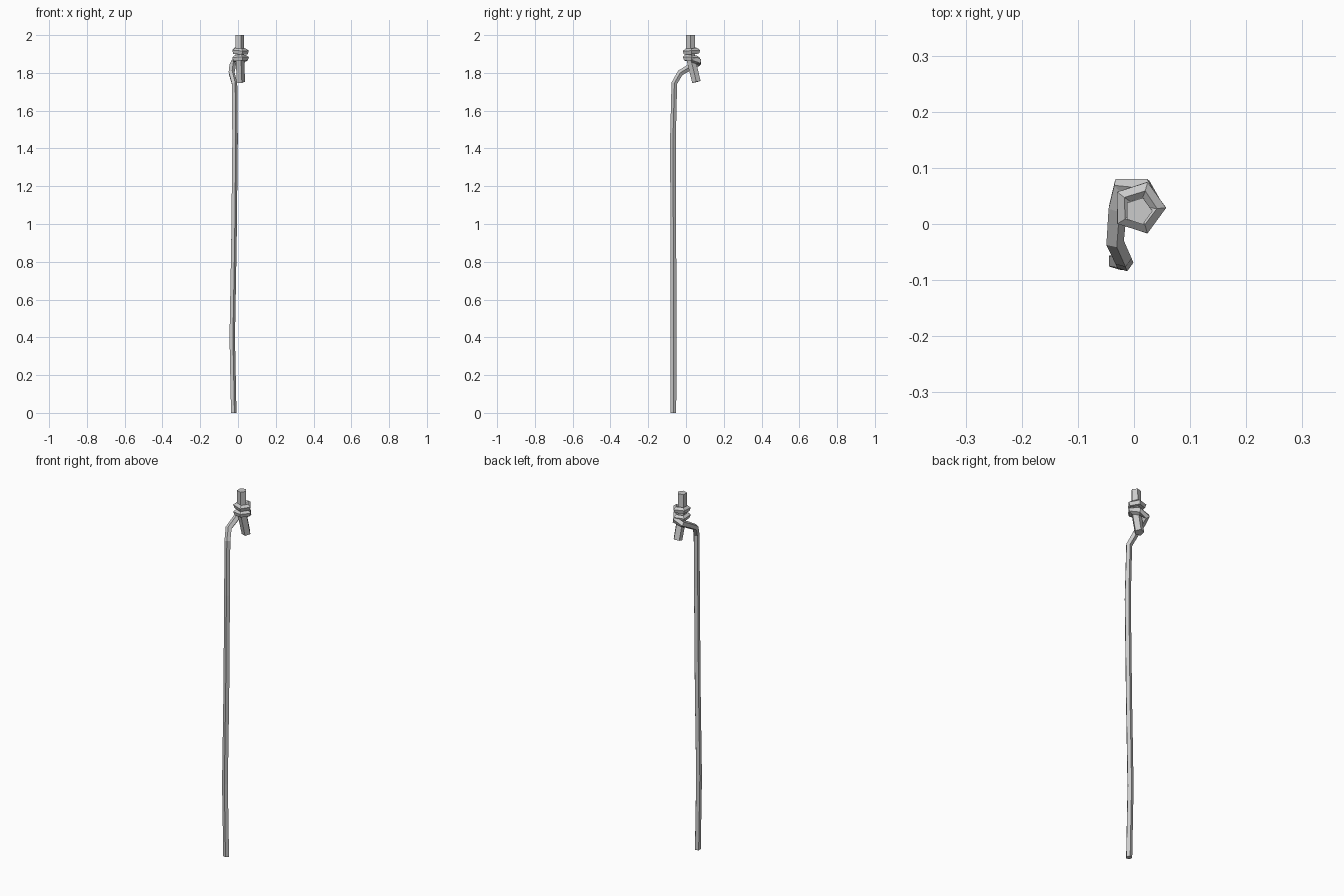
import bpy, math
from mathutils import Vector

if "Cube" in bpy.data.objects:
    bpy.data.objects.remove(bpy.data.objects["Cube"])


def sweep(name, path, closed=False, sides=5, flat_ends=False):
    """Sweep a regular polygon along (x, y, z, radius) points, with mitred corners."""
    pts = [Vector(p[:3]) for p in path]
    n = len(pts)
    verts, faces = [], []
    side = None
    for i, p in enumerate(pts):
        a = pts[(i - 1) % n] if closed or i > 0 else None
        b = pts[(i + 1) % n] if closed or i < n - 1 else None
        d1 = (p - a).normalized() if a else (b - p).normalized()
        d2 = (b - p).normalized() if b else d1
        t = (d1 + d2).normalized()
        if flat_ends and (a is None or b is None):
            t = Vector((0, 0, 1 if t.z > 0 else -1))
        # closed rings keep an upright frame, open ropes carry theirs along
        ref = Vector((0, 0, 1)) if closed else (side or Vector((1, 0, 0)))
        side = (ref - t * ref.dot(t)).normalized()
        up = t.cross(side)
        for k in range(sides):
            w = 2 * math.pi * k / sides
            verts.append(p + (side * math.cos(w) + up * math.sin(w)) * path[i][3])
    for i in range(n if closed else n - 1):
        j = (i + 1) % n
        for k in range(sides):
            l = (k + 1) % sides
            faces.append((i * sides + k, i * sides + l, j * sides + l, j * sides + k))
    if not closed:
        faces.append(tuple(reversed(range(sides))))
        faces.append(tuple(range((n - 1) * sides, n * sides)))
    me = bpy.data.meshes.new(name)
    me.from_pydata(verts, [], faces)
    ob = bpy.data.objects.new(name, me)
    bpy.context.collection.objects.link(ob)
    return ob


# Long hanging rope, curving up and around the back of the knot
R = 0.016
sweep("hanging_rope", [
    (-0.024, -0.067, 0.0, R), (-0.032, -0.066, 0.4, R), (-0.023, -0.067, 0.9, R),
    (-0.017, -0.069, 1.45, R), (-0.020, -0.062, 1.745, R), (-0.035, -0.030, 1.80, 0.017),
    (-0.030, 0.030, 1.835, 0.018), (-0.024, 0.065, 1.852, 0.018),
    (0.018, 0.066, 1.862, 0.018), (0.038, 0.030, 1.873, 0.016)], flat_ends=False)

# Rope stub through the knot, with its lower tail leaning back
sweep("rope_stub", [
    (0.008, 0.023, 2.0, 0.025), (0.008, 0.024, 1.88, 0.025),
    (0.013, 0.055, 1.752, 0.024)])


# Two wraps around the stub
def wrap(name, z, tilt, radius):
    ring = []
    for k in range(5):
        w = 2 * math.pi * k / 5
        ring.append((0.009 + radius * math.cos(w), 0.029 + radius * math.sin(w),
                     z + tilt * math.cos(w - 2.2), 0.017))
    sweep(name, ring, closed=True)


wrap("upper_wrap", 1.914, 0.003, 0.032)
wrap("lower_wrap", 1.876, -0.004, 0.032)
